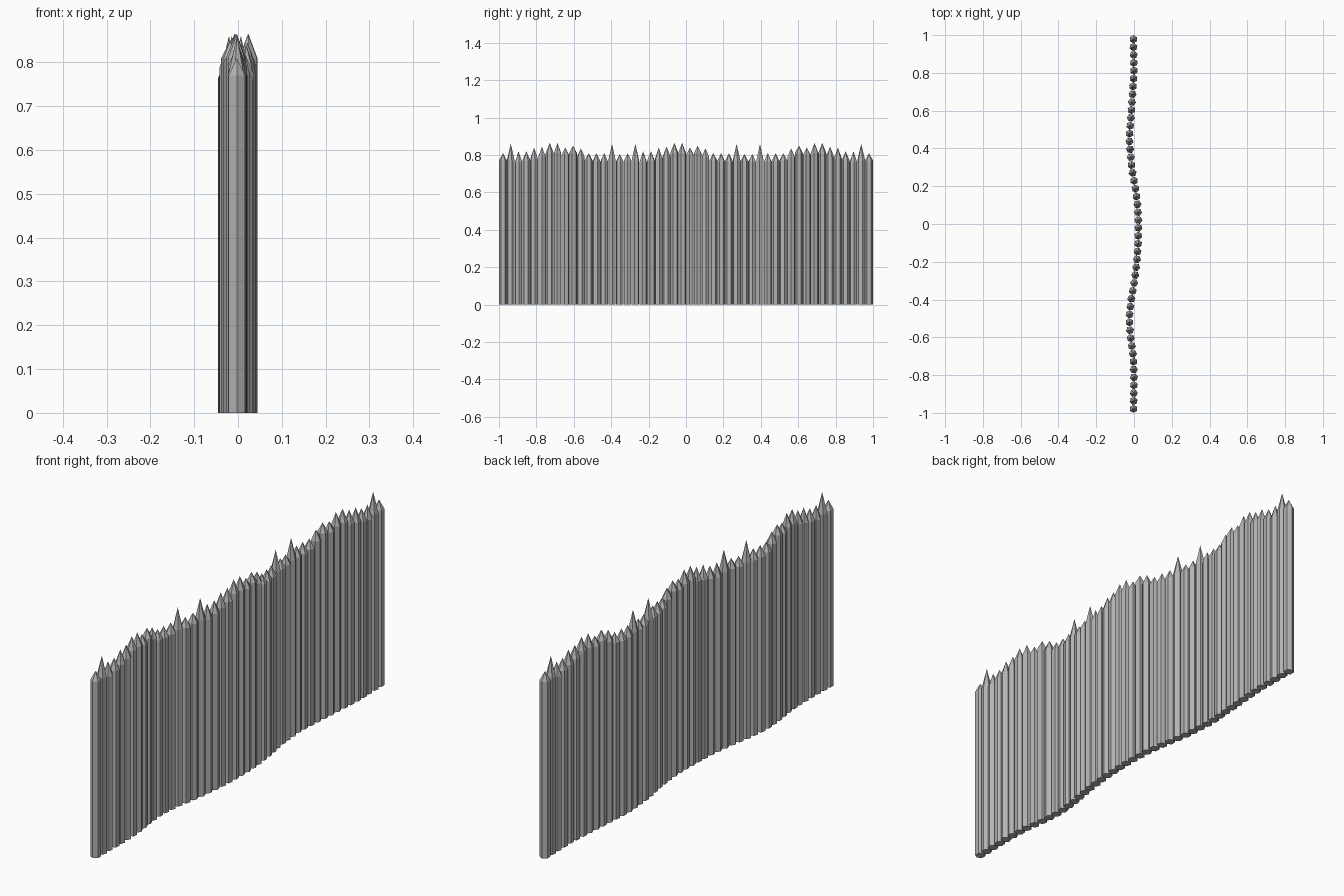
import bpy, bmesh, math, random

if "Cube" in bpy.data.objects:
    bpy.data.objects.remove(bpy.data.objects["Cube"])
random.seed(4)

# one grey timber colour
mat = bpy.data.materials.new("grey_timber")
mat.diffuse_color = (0.45, 0.45, 0.45, 1)
mat.use_nodes = True
mat.node_tree.nodes["Principled BSDF"].inputs["Base Color"].default_value = mat.diffuse_color

N, SIDES, R = 48, 6, 0.0215
# one 16-stake panel of tip heights; used twice, then once turned round
TIPS = [.81, .86, .82, .82, .84, .845, .865, .865, .84, .85, .835, .81, .81, .81, .86, .805]
SHOULDERS = [.77, .77, .76, .77, .78, .79, .81, .81, .80, .81, .79, .77, .765, .765, .77, .765]
tips = TIPS * 2 + TIPS[::-1]
shoulders = SHOULDERS * 2 + SHOULDERS[::-1]

# wavy line of the fence: (y, x)
PATH = [(-1, -.003), (-.8, 0), (-.7, -.004), (-.6, -.018), (-.5, -.026), (-.4, -.015), (-.3, .003),
        (-.2, .015), (-.1, .022), (0, .024), (.1, .019), (.2, .006), (.3, -.013), (.45, -.025),
        (.6, -.014), (.8, 0), (1, -.004)]


def path_x(y):
    for (y0, x0), (y1, x1) in zip(PATH, PATH[1:]):
        if y <= y1:
            return x0 + (x1 - x0) * (y - y0) / (y1 - y0)
    return PATH[-1][1]


def add_stake(bm, x, y, shoulder, tip, turn):
    ang = [turn + math.tau * k / SIDES for k in range(SIDES)]
    ring = lambda z: [bm.verts.new((x + R * math.cos(a), y + R * math.sin(a), z)) for a in ang]
    low, high = ring(0), ring(shoulder)
    apex = bm.verts.new((x, y, tip))
    bm.faces.new(low[::-1])
    for k in range(SIDES):
        j = (k + 1) % SIDES
        bm.faces.new((low[k], low[j], high[j], high[k]))
        bm.faces.new((high[k], high[j], apex))


# row of sharpened stakes
bm = bmesh.new()
for i in range(N):
    y = -1 + R + (2 - 2 * R) * i / (N - 1)
    turn = math.pi / 6 if i in (0, N - 1) else random.uniform(0, math.pi / 3)
    add_stake(bm, path_x(y), y, shoulders[i], tips[i], turn)
mesh = bpy.data.meshes.new("palisade_stakes")
bm.to_mesh(mesh)
bm.free()
mesh.materials.append(mat)
bpy.context.collection.objects.link(bpy.data.objects.new("palisade_stakes", mesh))
